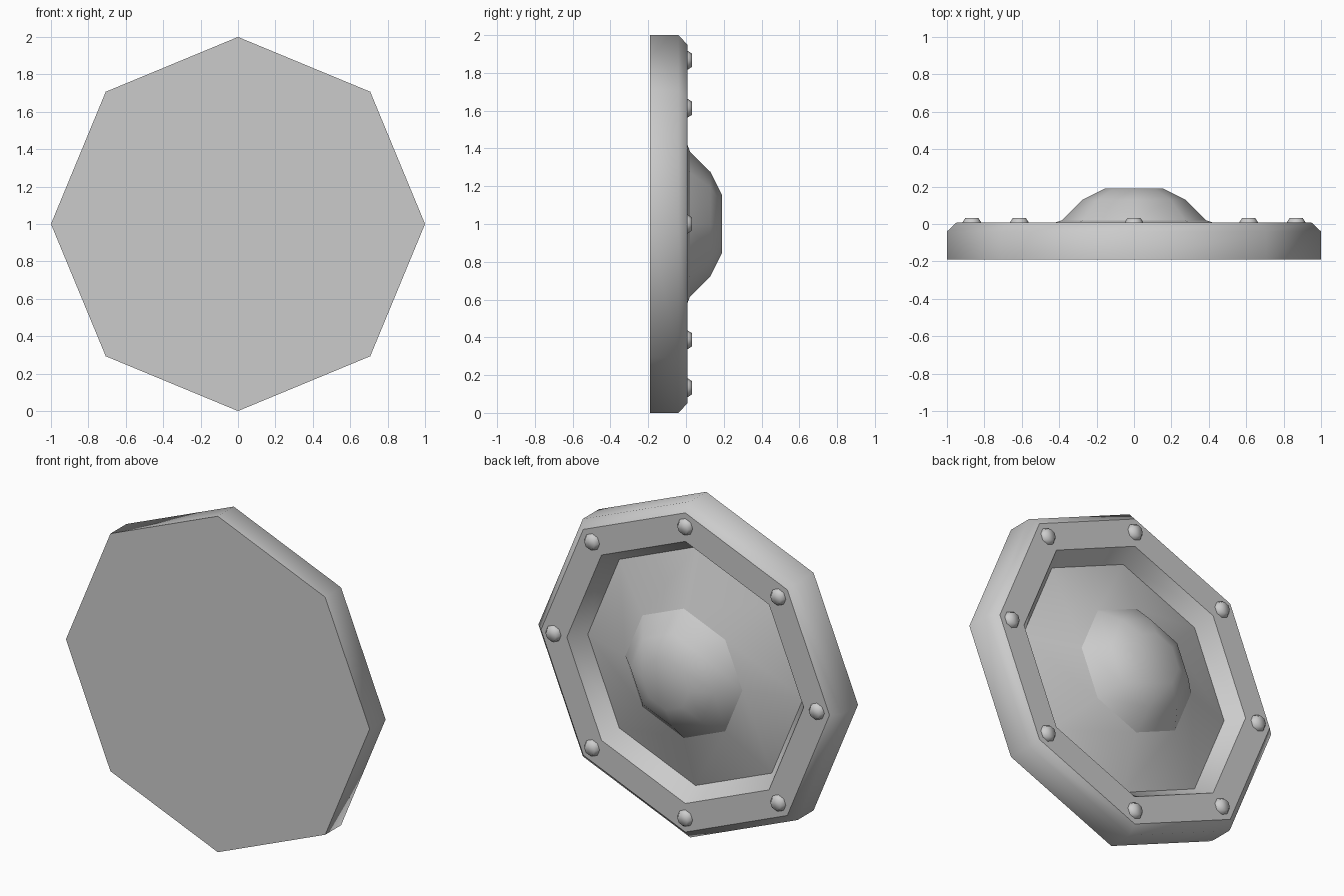
import bpy, bmesh, math
from mathutils import Vector

if "Cube" in bpy.data.objects:
    bpy.data.objects.remove(bpy.data.objects["Cube"])

SIDES = 8


def lathe(name, profile, sharp=(), centers=((0, 0, 1),), cap_start=True, cap_end=True):
    """Revolve (radius, y) points about the y axis at each centre, 8-sided."""
    bm = bmesh.new()
    for c in centers:
        rings = []
        for r, y in profile:
            rings.append([bm.verts.new(Vector(c) + Vector((
                r * math.sin(2 * math.pi * k / SIDES), y,
                r * math.cos(2 * math.pi * k / SIDES)))) for k in range(SIDES)])
        for a, b in zip(rings, rings[1:]):
            for k in range(SIDES):
                j = (k + 1) % SIDES
                bm.faces.new((a[k], a[j], b[j], b[k]))
        if cap_start:
            bm.faces.new(rings[0][::-1])
        if cap_end:
            bm.faces.new(rings[-1])
        # keep chosen profile rings crisp
        for i in sharp:
            for k in range(SIDES):
                e = bm.edges.get((rings[i][k], rings[i][(k + 1) % SIDES]))
                e.smooth = False
    bmesh.ops.recalc_face_normals(bm, faces=bm.faces)
    for f in bm.faces:
        f.smooth = True
    me = bpy.data.meshes.new(name)
    bm.to_mesh(me)
    bm.free()
    ob = bpy.data.objects.new(name, me)
    bpy.context.collection.objects.link(ob)
    return ob


# Shield: flat plate, bevelled rim, recessed cone and central boss
lathe("shield_body", [
    (1.0, -0.19), (1.0, -0.04),       # plate and outer wall
    (0.95, 0.007), (0.78, 0.007),     # bevel and flat rim
    (0.71, -0.09),                    # recess wall
    (0.385, 0.02),                    # shallow cone
    (0.275, 0.13), (0.155, 0.19),     # boss
], sharp=(0, 2, 3, 4, 5))

# Rivets on the rim, one at each corner
R = 0.867
corners = [(R * math.sin(k * math.pi / 4), 0, 1 + R * math.cos(k * math.pi / 4))
           for k in range(SIDES)]
lathe("rim_rivets", [(0.05, 0.0), (0.049, 0.01), (0.034, 0.033)],
      centers=corners, cap_start=False)
